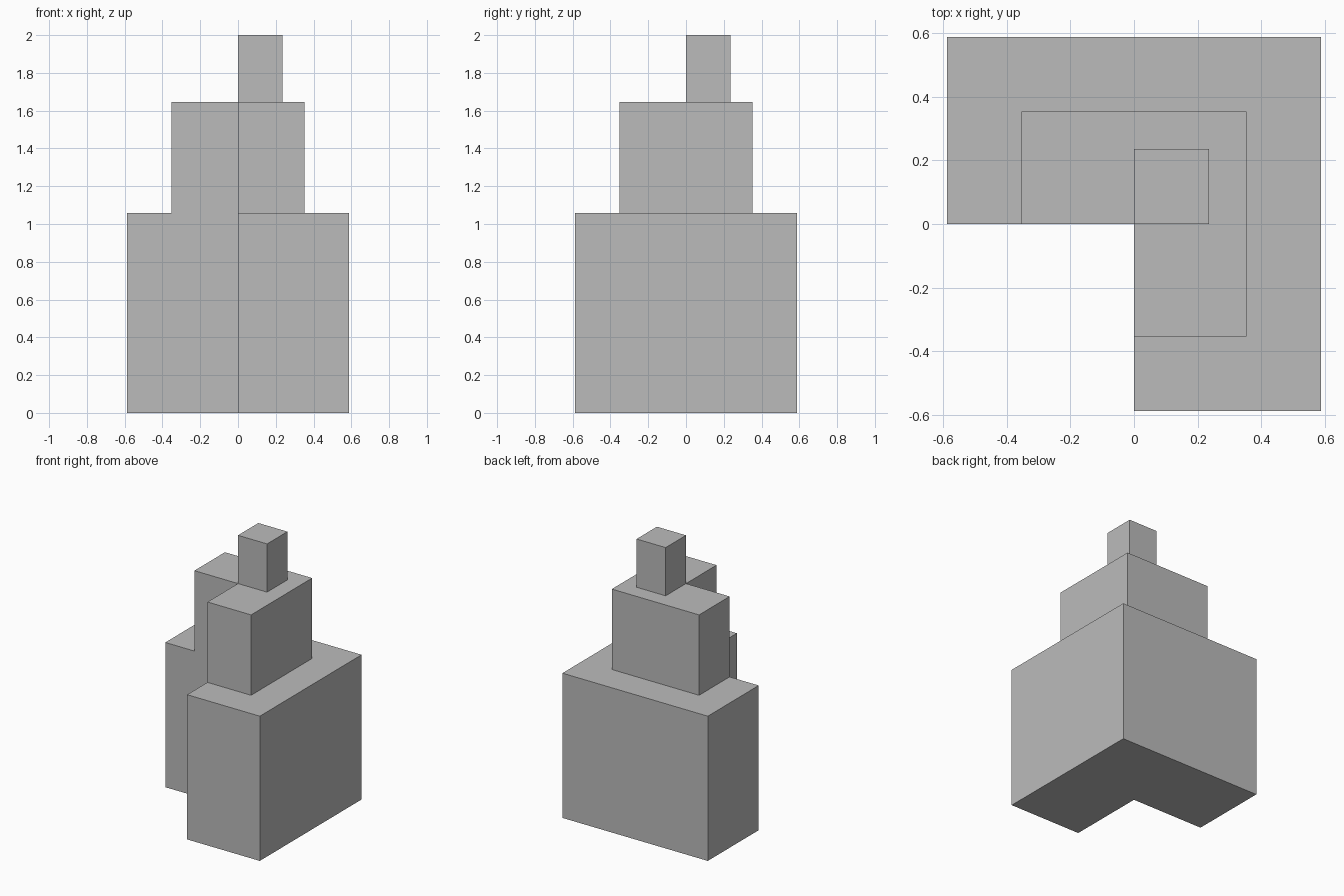
import bpy
import bmesh

cube = bpy.data.objects.get("Cube")
if cube:
    bpy.data.objects.remove(cube, do_unlink=True)

U = 2 / 17  # modular unit: the tower is 17 units tall

grey = bpy.data.materials.new("plain grey")
grey.use_nodes = True
colour = (0.5, 0.5, 0.5, 1)
grey.diffuse_color = colour
grey.node_tree.nodes["Principled BSDF"].inputs["Base Color"].default_value = colour


def tier(name, outline, bottom, top):
    """Extrude a counter-clockwise floor outline between two heights."""
    bm = bmesh.new()
    base = bm.faces.new([bm.verts.new((x * U, y * U, bottom * U)) for x, y in outline])
    ext = bmesh.ops.extrude_face_region(bm, geom=[base], use_keep_orig=True)
    verts = [v for v in ext["geom"] if isinstance(v, bmesh.types.BMVert)]
    bmesh.ops.translate(bm, verts=verts, vec=(0, 0, (top - bottom) * U))
    bmesh.ops.recalc_face_normals(bm, faces=bm.faces)
    mesh = bpy.data.meshes.new(name)
    bm.to_mesh(mesh)
    bm.free()
    mesh.materials.append(grey)
    obj = bpy.data.objects.new(name, mesh)
    bpy.context.collection.objects.link(obj)


def corner(r):
    """Square of half-width r with its front right quarter left open."""
    return [(0, 0), (0, -r), (r, -r), (r, r), (-r, r), (-r, 0)]


# Two L-shaped tiers and a square block on top
tier("lower_tier", corner(5), 0, 9)
tier("middle_tier", corner(3), 9, 14)
tier("top_block", [(0, 0), (2, 0), (2, 2), (0, 2)], 14, 17)
